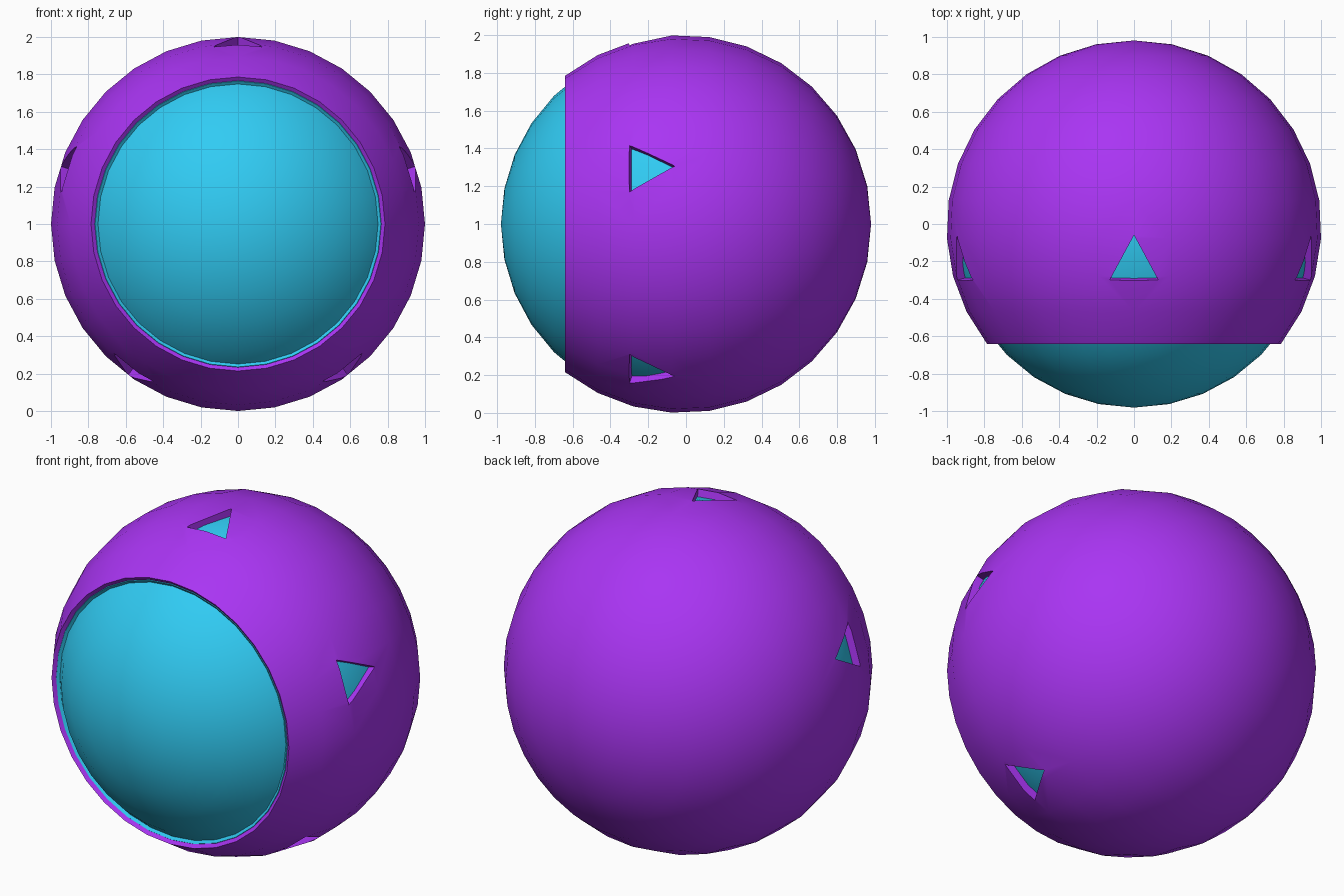
import bpy, bmesh, math
from mathutils import Matrix, Vector

if "Cube" in bpy.data.objects:
    bpy.data.objects.remove(bpy.data.objects["Cube"])

CENTRE = Vector((0, -0.02, 1))
SEG = 32
OPEN = math.radians(51.7)      # half angle of the front opening


def material(name, rgb):
    m = bpy.data.materials.new(name)
    m.diffuse_color = (*rgb, 1)
    m.use_nodes = True
    m.node_tree.nodes["Principled BSDF"].inputs["Base Color"].default_value = m.diffuse_color
    return m


purple = material("purple", (0.40, 0.035, 0.90))
cyan = material("cyan", (0.03, 0.60, 0.90))


def arc(radius, a0, a1, steps):
    """Points (r, y) on a circle, angle measured from the -y axis."""
    return [(radius * math.sin(a0 + (a1 - a0) * i / steps),
             -radius * math.cos(a0 + (a1 - a0) * i / steps)) for i in range(steps + 1)]


def add_object(name, bm, mat):
    bmesh.ops.remove_doubles(bm, verts=bm.verts, dist=1e-4)
    bmesh.ops.recalc_face_normals(bm, faces=bm.faces)
    me = bpy.data.meshes.new(name)
    bm.to_mesh(me)
    bm.free()
    ob = bpy.data.objects.new(name, me)
    ob.location = CENTRE
    if mat:
        me.materials.append(mat)
    bpy.context.collection.objects.link(ob)
    return ob


def lathe(name, profile, mat, closed=False):
    """Turn an (r, y) profile around the y axis."""
    bm = bmesh.new()
    vs = [bm.verts.new((0, y, r)) for r, y in profile]
    es = [bm.edges.new(p) for p in zip(vs, vs[1:])]
    if closed:
        es.append(bm.edges.new((vs[-1], vs[0])))
    bmesh.ops.spin(bm, geom=vs + es, cent=(0, 0, 0), axis=(0, 1, 0),
                   angle=math.tau, steps=SEG, use_merge=True)
    bmesh.ops.dissolve_degenerate(bm, dist=1e-5, edges=bm.edges)
    return add_object(name, bm, mat)


def select(ob):
    bpy.ops.object.select_all(action='DESELECT')
    ob.select_set(True)
    bpy.context.view_layer.objects.active = ob


# Outer shell, open at the front
shell = lathe("outer_shell", arc(1, OPEN, math.pi, 11) + arc(0.955, math.pi, OPEN, 11),
              purple, closed=True)

# Inner ball that shows through the openings
ball = lathe("inner_ball", arc(0.96, 0, math.pi, 16), cyan)

# Thin inner lip around the front opening
lip_angle = OPEN - 0.004
lip = lathe("opening_lip", arc(0.975, lip_angle, OPEN + 0.01, 1)
            + arc(0.95, OPEN + 0.01, lip_angle, 1), cyan, closed=True)

# Five triangular windows, cut with radial wedges
bm = bmesh.new()
tri = [Vector(p).normalized() for p in
       ((-0.13, -0.28, 0.95), (0.13, -0.28, 0.95), (0, -0.04, 1))]
for k in range(5):
    rot = Matrix.Rotation(k * math.tau / 5, 3, 'Y')
    low = [bm.verts.new(rot @ p * 0.85) for p in tri]
    high = [bm.verts.new(rot @ p * 1.15) for p in tri]
    bm.faces.new(low[::-1])
    bm.faces.new(high)
    for i in range(3):
        j = (i + 1) % 3
        bm.faces.new((low[i], low[j], high[j], high[i]))
cutter = add_object("window_cutter", bm, None)
cutter.hide_render = True

mod = shell.modifiers.new("windows", 'BOOLEAN')
mod.operation = 'DIFFERENCE'
mod.solver = 'EXACT'
mod.object = cutter
select(shell)
bpy.ops.object.modifier_apply(modifier=mod.name)
bpy.data.objects.remove(cutter)

for ob in (shell, ball, lip):
    select(ob)
    bpy.ops.object.shade_smooth_by_angle(angle=math.radians(35))
